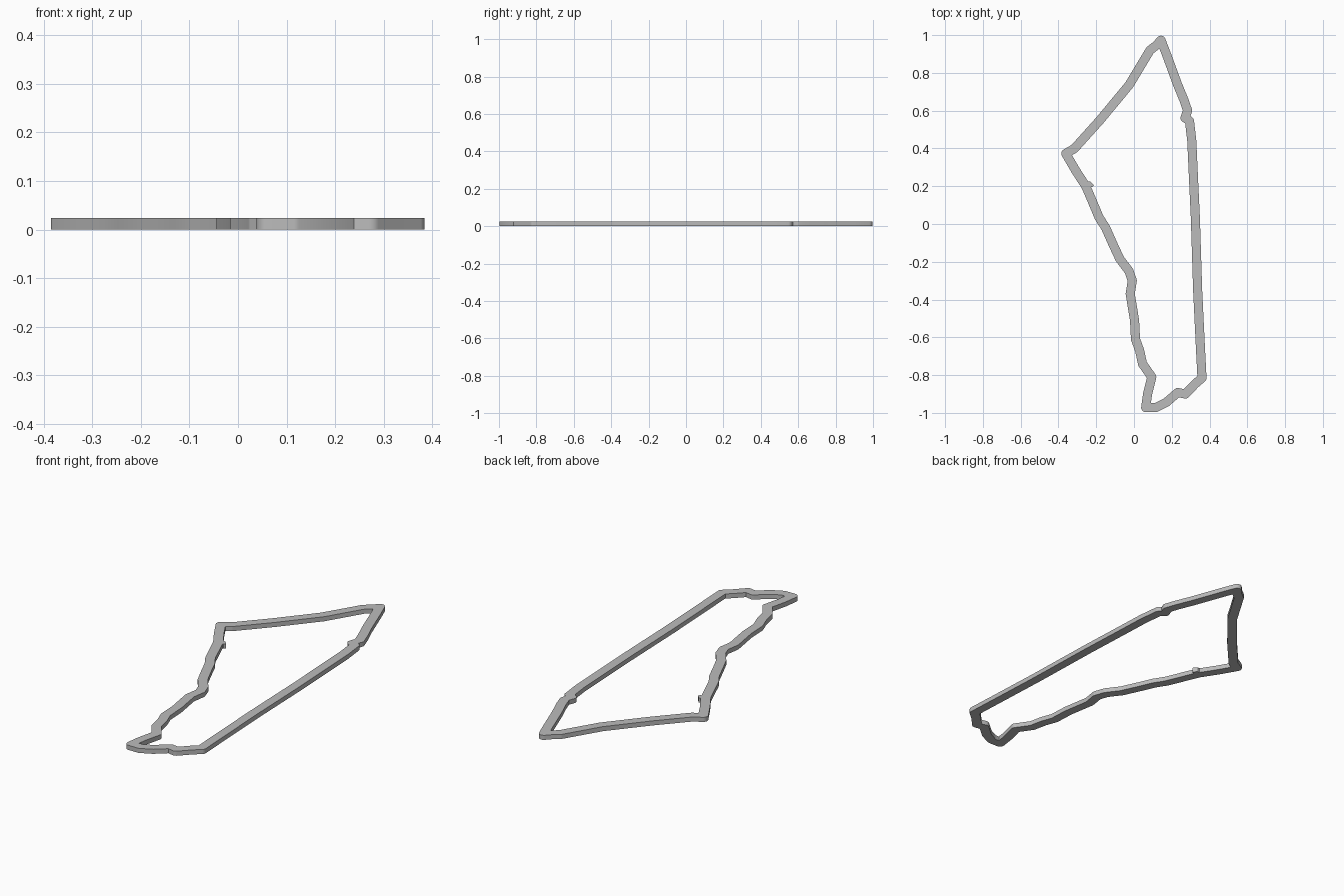
import bpy
import bmesh
from math import atan2, cos, radians
from mathutils import Vector, Matrix

if "Cube" in bpy.data.objects:
    bpy.data.objects.remove(bpy.data.objects["Cube"])

HEIGHT = 0.024
HALF_WIDTH = 0.024

grey = bpy.data.materials.new("light grey")
grey.use_nodes = True
colour = (0.5, 0.5, 0.5, 1)
grey.diffuse_color = colour
grey.node_tree.nodes["Principled BSDF"].inputs["Base Color"].default_value = colour

# Centre line of the circuit, clockwise from the far tip
PATH = [
    (.143, .973), (.175, .89), (.23, .74), (.265, .655), (.284, .60), (.27, .562),
    (.294, .545), (.306, .44), (.316, .22), (.325, .03), (.337, -.35),
    (.352, -.66), (.36, -.815), (.325, -.845), (.272, -.90), (.232, -.892),
    (.17, -.945), (.115, -.972), (.062, -.972), (.072, -.90), (.094, -.81),
    (.045, -.74), (.03, -.67), (.008, -.61), (.003, -.51), (-.02, -.37),
    (-.009, -.30), (-.026, -.25), (-.075, -.185), (-.11, -.11), (-.15, -.02),
    (-.185, .035), (-.225, .13), (-.255, .20), (-.31, .285), (-.361, .373),
    (-.315, .40), (-.18, .55), (-.025, .737), (.085, .92), (.117, .945),
]


def finish(bm, name):
    """Raise a flat outline into a slab and add it to the scene."""
    bmesh.ops.remove_doubles(bm, verts=bm.verts, dist=0.0002)
    bmesh.ops.recalc_face_normals(bm, faces=bm.faces)
    out = bmesh.ops.extrude_face_region(bm, geom=bm.faces[:], use_keep_orig=True)
    top = [v for v in out["geom"] if isinstance(v, bmesh.types.BMVert)]
    bmesh.ops.translate(bm, verts=top, vec=(0, 0, HEIGHT))
    bmesh.ops.recalc_face_normals(bm, faces=bm.faces)
    mesh = bpy.data.meshes.new(name)
    bm.to_mesh(mesh)
    bm.free()
    mesh.materials.append(grey)
    obj = bpy.data.objects.new(name, mesh)
    bpy.context.collection.objects.link(obj)
    bpy.ops.object.select_all(action="DESELECT")
    obj.select_set(True)
    bpy.context.view_layer.objects.active = obj
    bpy.ops.object.shade_smooth_by_angle(angle=radians(30))


def ribbon_pairs(path):
    """Left and right edge points, with rounded outsides at the bends."""
    points = [Vector(p) for p in path]
    pairs = []
    for i, p in enumerate(points):
        a = (p - points[i - 1]).normalized()
        b = (points[(i + 1) % len(points)] - p).normalized()
        turn = atan2(a.x * b.y - a.y * b.x, a.dot(b))
        normal = Vector((-a.y, a.x))
        mid = Matrix.Rotation(turn / 2, 2) @ normal
        miter = mid * HALF_WIDTH / cos(turn / 2)
        steps = 6 if abs(turn) > radians(15) else 0
        if not steps:
            pairs.append((p + miter, p - miter))
        for k in range(steps + 1 if steps else 0):
            arc = Matrix.Rotation(turn * k / steps, 2) @ normal * HALF_WIDTH
            pairs.append((p + miter, p - arc) if turn > 0 else (p + arc, p - miter))
    return pairs


# Closed track ribbon
bm = bmesh.new()
rows = [[bm.verts.new((*q, 0)) for q in pair] for pair in ribbon_pairs(PATH)]
for (l0, r0), (l1, r1) in zip(rows, rows[1:] + rows[:1]):
    bm.faces.new((l0, r0, r1, l1))
finish(bm, "track")

# Small start marker on the inner edge
bm = bmesh.new()
bm.faces.new([bm.verts.new((x, y, 0)) for x, y in
              [(-.255, .205), (-.222, .195), (-.212, .205), (-.23, .224), (-.26, .224)]])
finish(bm, "start_marker")
